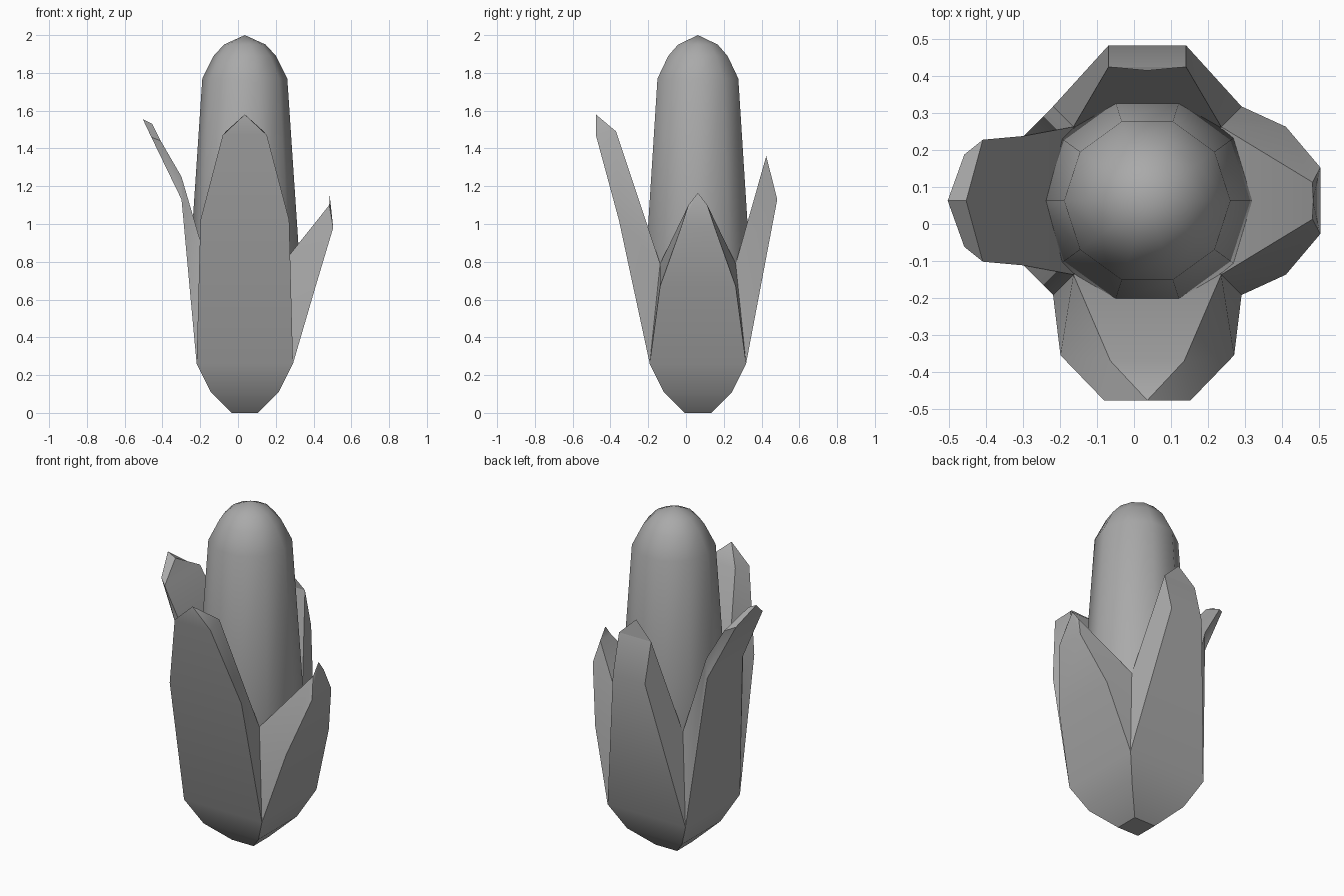
import bpy, bmesh, math
from mathutils import Vector, Matrix

cube = bpy.data.objects.get("Cube")
if cube:
    bpy.data.objects.remove(cube)

CENTRE = Vector((0.036, 0.063, 0))

grey = bpy.data.materials.new("plain_grey")
grey.use_nodes = True
colour = (0.4, 0.4, 0.4, 1)
grey.diffuse_color = colour
grey.node_tree.nodes["Principled BSDF"].inputs["Base Color"].default_value = colour


def add_face(bm, points):
    """Add a face, dropping repeated corners."""
    corners = []
    for p in points:
        if all((p - q).length > 1e-4 for q in corners):
            corners.append(p)
    if len(corners) > 2:
        bm.faces.new([bm.verts.new(p) for p in corners])


def finish(bm, name):
    bmesh.ops.remove_doubles(bm, verts=bm.verts, dist=0.001)
    bmesh.ops.recalc_face_normals(bm, faces=bm.faces)
    mesh = bpy.data.meshes.new(name)
    bm.to_mesh(mesh)
    bm.free()
    mesh.materials.append(grey)
    obj = bpy.data.objects.new(name, mesh)
    bpy.context.collection.objects.link(obj)
    bpy.ops.object.select_all(action='DESELECT')
    obj.select_set(True)
    bpy.context.view_layer.objects.active = obj
    bpy.ops.object.shade_smooth_by_angle(angle=math.radians(40))


def lathe(bm, profile, sides, start):
    """Skin rings of (radius, height) around the centre line."""
    def at(i, r, z):
        a = start + math.tau * i / sides
        return CENTRE + Vector((r * math.cos(a), r * math.sin(a), z))
    for (r0, z0), (r1, z1) in zip(profile, profile[1:]):
        for i in range(sides):
            add_face(bm, [at(i, r0, z0), at(i + 1, r0, z0), at(i + 1, r1, z1), at(i, r1, z1)])


def leaf(bm, turn, levels):
    """Thick leaf from (outer, inner) pairs, each (outward, half width, height)."""
    rot = Matrix.Rotation(math.radians(turn), 3, 'Z')

    def at(p, side):
        return CENTRE + rot @ Vector((p[0], side * p[1], p[2]))
    for (o0, i0), (o1, i1) in zip(levels, levels[1:]):
        for a, b in ((o0, o1), (i0, i1)):
            add_face(bm, [at(a, -1), at(a, 1), at(b, 1), at(b, -1)])
        for s in (-1, 1):
            add_face(bm, [at(o0, s), at(o1, s), at(i1, s), at(i0, s)])


# Cob: ten-sided, tapered, with a domed end
bm = bmesh.new()
lathe(bm, [(0, 0.25), (0.2, 0.3), (0.29, 0.8), (0.225, 1.77),
           (0.165, 1.89), (0.11, 1.95), (0, 2.0)], 10, 0)
finish(bm, "cob")

# Husk: square cup with four leaves that share its corners
corner = (0.255, 0.255, 0.26)
notch = (0.2, 0.2, 0.79)
bm = bmesh.new()
diag = math.sqrt(2)
lathe(bm, [(0, 0), (0.07 * diag, 0), (0.18 * diag, 0.11), (0.255 * diag, 0.26)], 4, math.pi / 4)

front_tip = (0.54, 0, 1.58)
leaf(bm, -90, [(corner, notch), ((0.418, 0.235, 1.02), notch),
               ((0.54, 0.117, 1.47), (0.433, 0.1, 1.49)), (front_tip, front_tip)])

right_tip = (0.448, 0, 1.165)
leaf(bm, 0, [(corner, notch), ((0.375, 0.2, 0.67), notch),
             ((0.468, 0.09, 0.98), (0.447, 0.05, 1.1)), (right_tip, right_tip)])

back_tip, back_edge = (0.352, 0, 1.46), (0.362, 0.105, 1.36)
leaf(bm, 90, [(corner, notch), ((0.42, 0.105, 1.13), notch),
              (back_edge, back_edge), (back_tip, back_tip)])

leaf(bm, 180, [(corner, notch), ((0.335, 0.165, 1.13), (0.335, 0.175, 1.25)),
               ((0.495, 0.125, 1.46), (0.445, 0.165, 1.44)),
               ((0.54, 0, 1.555), (0.49, 0, 1.53))])
finish(bm, "husk")
